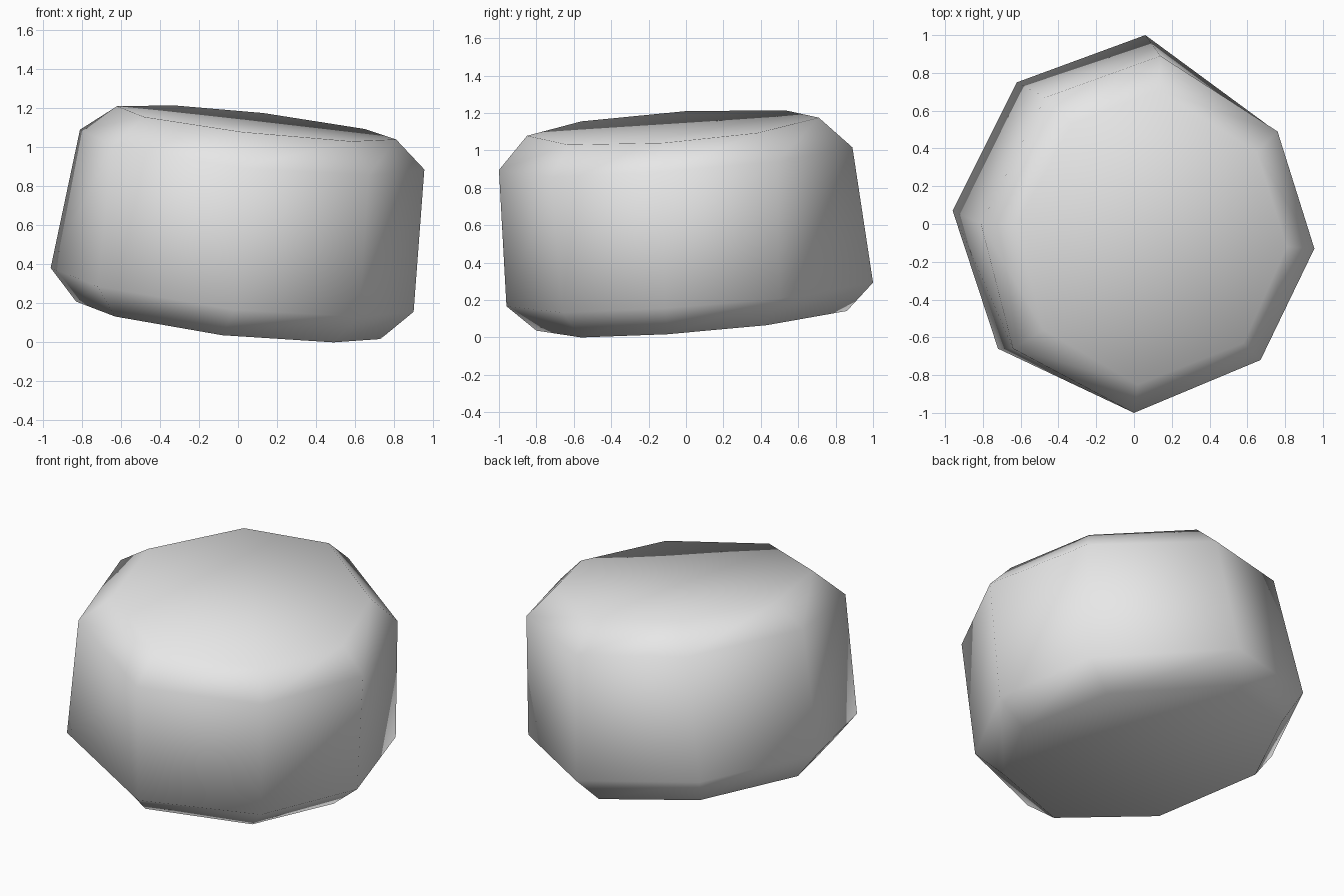
import bpy, bmesh

if "Cube" in bpy.data.objects:
    bpy.data.objects.remove(bpy.data.objects["Cube"])

# Stone colour
mat = bpy.data.materials.new("stone grey")
mat.diffuse_color = (0.8, 0.8, 0.8, 1.0)
mat.use_nodes = True
mat.node_tree.nodes["Principled BSDF"].inputs["Base Color"].default_value = mat.diffuse_color

# Four uneven octagon rings: (height, sag, outline), counter-clockwise from +x
RINGS = [
    # bottom face outline
    (0.096, 0.02, [(.73, -.10), (.56, .43), (.0, .86), (-.55, .65),
                   (-.83, .08), (-.63, -.53), (-.08, -.80), (.49, -.56)]),
    # lower shoulder
    (0.25, 0.02, [(.90, -.11), (.74, .50), (.06, 1.0), (-.62, .75),
                  (-.96, .07), (-.72, -.66), (-.02, -.96), (.62, -.66)]),
    # upper shoulder
    (0.985, 0.02, [(.955, -.13), (.76, .49), (.14, .89), (-.47, .67),
                   (-.81, .0), (-.64, -.66), (.0, -1.0), (.67, -.72)]),
    # top face outline
    (1.14, 0.0, [(.81, -.12), (.65, .38), (.13, .71), (-.33, .53),
                 (-.62, .0), (-.48, -.56), (.02, -.85), (.58, -.63)]),
]
TILT_X, TILT_Y = -0.113, 0.07


def tilted(x, y, z0, sag):
    """Put an outline point on the ring's tilted, slightly warped plane."""
    return x, y, z0 + TILT_X * x + TILT_Y * y + sag * (x * x - y * y)


# Drum-shaped stone: bridge the rings and cap both ends
bm = bmesh.new()
rings = [[bm.verts.new(tilted(x, y, z0, sag)) for x, y in pts]
         for z0, sag, pts in RINGS]
for low, high in zip(rings, rings[1:]):
    for i in range(8):
        j = (i + 1) % 8
        bm.faces.new((low[i], low[j], high[j], high[i]))
bm.faces.new(rings[-1])
bm.faces.new(rings[0][::-1])
bmesh.ops.recalc_face_normals(bm, faces=bm.faces)

# Rest exactly on the ground
base = min(v.co.z for v in bm.verts)
for v in bm.verts:
    v.co.z -= base
for f in bm.faces:
    f.smooth = True

mesh = bpy.data.meshes.new("stone")
bm.to_mesh(mesh)
bm.free()
mesh.materials.append(mat)
stone = bpy.data.objects.new("stone", mesh)
bpy.context.collection.objects.link(stone)
